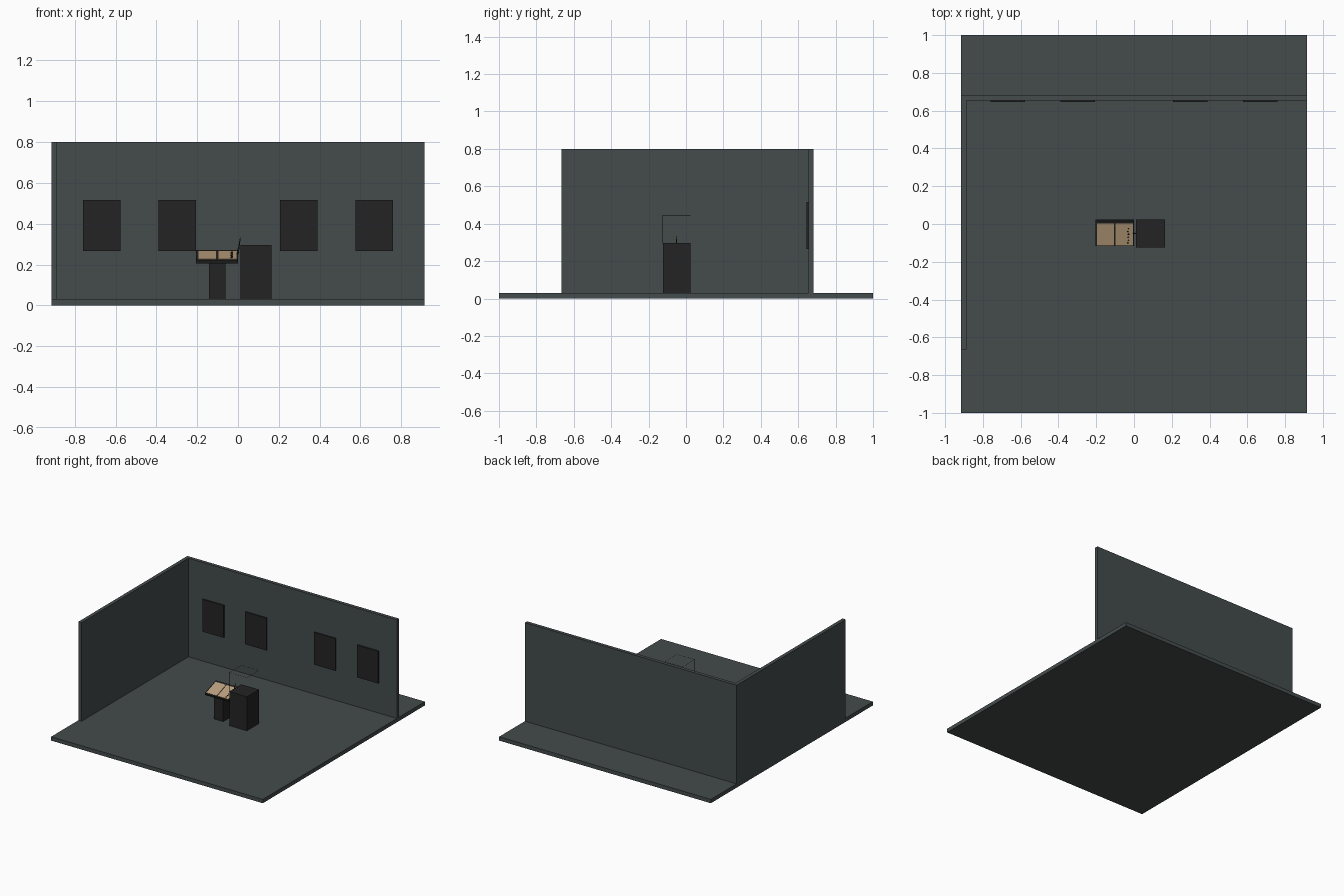
import bpy
import math
from mathutils import Matrix, Vector

if "Cube" in bpy.data.objects:
    bpy.data.objects.remove(bpy.data.objects["Cube"])


def mat(name, rgb):
    m = bpy.data.materials.new(name)
    m.diffuse_color = (*rgb, 1)
    m.use_nodes = True
    m.node_tree.nodes["Principled BSDF"].inputs["Base Color"].default_value = m.diffuse_color
    return m


SLATE = mat("slate_grey", (0.058, 0.070, 0.070))
BLACK = mat("soft_black", (0.0175, 0.0175, 0.0175))
PAPER = mat("tan_paper", (0.48, 0.34, 0.20))


def box(name, x, y, z, material):
    """Box given by its (min, max) range on each axis."""
    bpy.ops.mesh.primitive_cube_add(size=1)
    ob = bpy.context.object
    ob.name = name
    ob.data.transform(Matrix.Diagonal((x[1] - x[0], y[1] - y[0], z[1] - z[0], 1)))
    ob.location = [(a + b) / 2 for a, b in (x, y, z)]
    ob.data.materials.append(material)
    return ob


# Room: floor slab, back wall and left wall
box("floor", (-0.915, 0.915), (-1, 1), (0, 0.03), SLATE)
box("back_wall", (-0.915, 0.915), (0.655, 0.682), (0.03, 0.8), SLATE)
box("left_wall", (-0.915, -0.887), (-0.665, 0.655), (0.03, 0.8), SLATE)

# Wall panels, mirrored about the middle
for side in (-1, 1):
    for i, cx in enumerate((0.298, 0.668)):
        c = side * cx
        box("wall_panel", (c - 0.092, c + 0.092), (0.645, 0.655), (0.265, 0.517), BLACK)

# Display plinth with a thin wire case on top
box("plinth", (0.012, 0.164), (-0.124, 0.024), (0.03, 0.295), BLACK)
case = box("case_frame", (0.012, 0.164), (-0.124, 0.024), (0.295, 0.445), BLACK)
wire = case.modifiers.new("thin_bars", 'WIREFRAME')
wire.thickness = 0.002
wire.use_even_offset = True

# Lectern: column and tilted desk
box("lectern_column", (-0.142, -0.062), (-0.094, -0.008), (0.03, 0.222), BLACK)
TILT = Matrix.Translation((-0.102, -0.047, 0.239)) @ Matrix.Rotation(math.radians(20), 4, 'X')


def on_desk(ob):
    ob.matrix_world = TILT @ Matrix.Translation(ob.location)


on_desk(box("lectern_desk", (-0.103, 0.103), (-0.0715, 0.0715), (-0.009, 0.009), BLACK))

# Open pages on the desk
for x in ((-0.093, -0.003), (0.003, 0.097)):
    on_desk(box("page", x, (-0.066, 0.056), (0.009, 0.012), PAPER))

# Row of small dark marks on the right page
for i in range(6):
    x = 0.070 + 0.003 * (i % 2)
    y = -0.052 + 0.016 * i
    bpy.ops.mesh.primitive_cylinder_add(vertices=8, radius=0.0045, depth=0.004,
                                        location=(x, y, 0.013))
    mark = bpy.context.object
    mark.name = "page_mark"
    mark.data.materials.append(BLACK)
    on_desk(mark)

# Slim leaning pen beside the page
start, end = Vector((-0.002, -0.05, 0.25)), Vector((0.012, -0.05, 0.333))
bpy.ops.mesh.primitive_cone_add(vertices=8, radius1=0.005, radius2=0.0015,
                                depth=(end - start).length, location=(start + end) / 2)
pen = bpy.context.object
pen.name = "pen"
pen.rotation_euler = (end - start).to_track_quat('Z', 'Y').to_euler()
pen.data.materials.append(BLACK)
